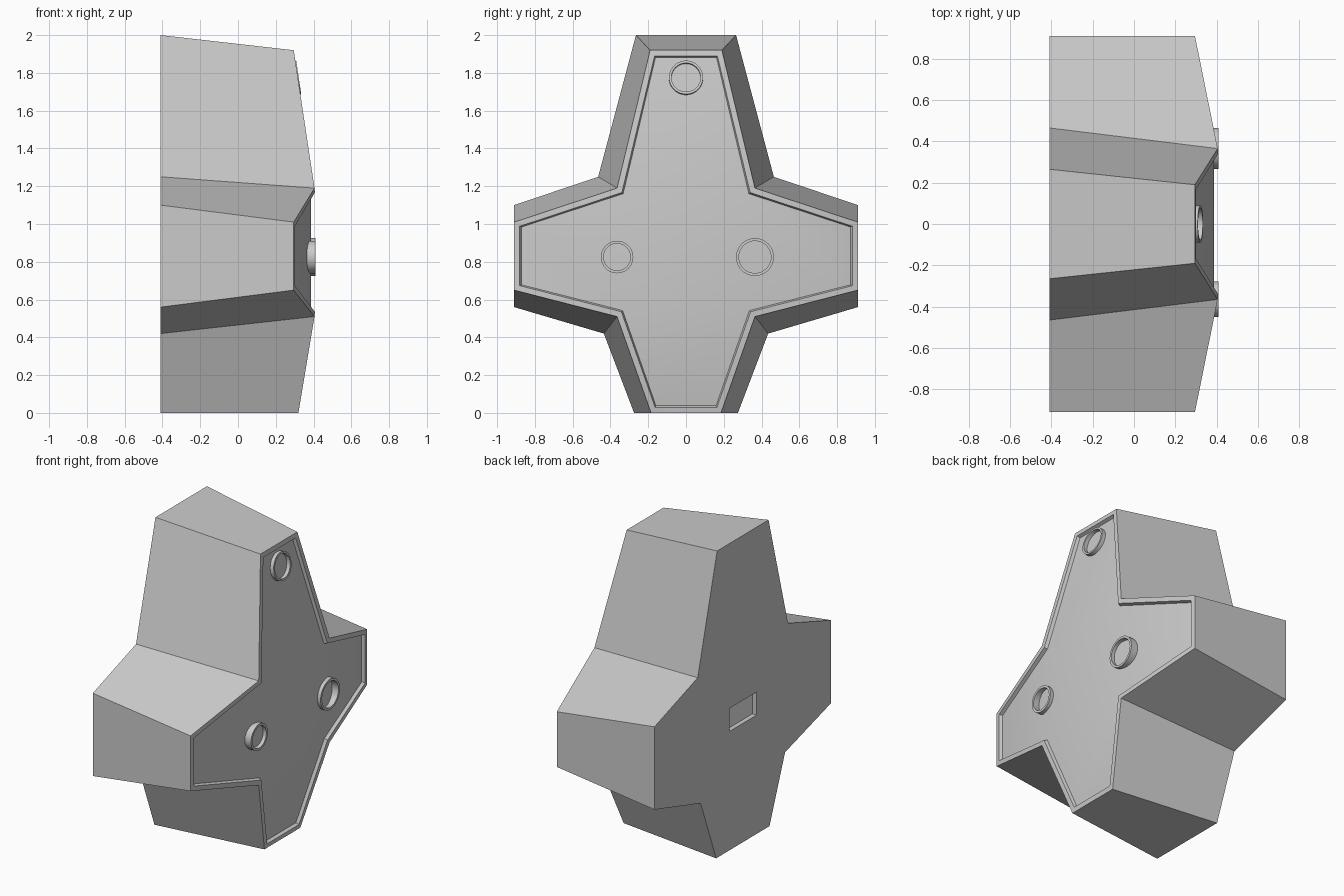
import bpy
import bmesh
import math
from mathutils import Vector, Matrix

if "Cube" in bpy.data.objects:
    bpy.data.objects.remove(bpy.data.objects["Cube"])


def material(name, value):
    mat = bpy.data.materials.new(name)
    mat.use_nodes = True
    color = (value, value, value, 1)
    mat.diffuse_color = color
    mat.node_tree.nodes["Principled BSDF"].inputs["Base Color"].default_value = color
    return mat


grey = material("mid grey", 0.6)
pale = material("pale grey", 0.8)


def finish(bm, name, mats, angle=20):
    mesh = bpy.data.meshes.new(name)
    bm.to_mesh(mesh)
    bm.free()
    for mat in mats:
        mesh.materials.append(mat)
    obj = bpy.data.objects.new(name, mesh)
    bpy.context.collection.objects.link(obj)
    bpy.ops.object.select_all(action="DESELECT")
    obj.select_set(True)
    bpy.context.view_layer.objects.active = obj
    bpy.ops.object.shade_smooth_by_angle(angle=math.radians(angle))
    return obj


def mirrored(half):
    """Close a half outline, listed from top to bottom, across y = 0."""
    return half + [(x, -y, z) for x, y, z in reversed(half)]


# Cross-shaped outlines: flat back, front with arms sloping away from the centre
BACK = -0.41
back_half = [(BACK, y, z) for y, z in
             [(0.265, 2.0), (0.465, 1.25), (0.91, 1.1),
              (0.91, 0.56), (0.435, 0.42), (0.275, 0.0)]]
front_half = [(0.295, 0.19, 1.92), (0.405, 0.365, 1.19), (0.295, 0.91, 1.01),
              (0.295, 0.91, 0.65), (0.405, 0.365, 0.51), (0.32, 0.185, 0.0)]

bm = bmesh.new()
back = [bm.verts.new(p) for p in mirrored(back_half)]
front = [bm.verts.new(p) for p in mirrored(front_half)]
count = len(back)

# Side walls
for i in range(count):
    j = (i + 1) % count
    bm.faces.new((back[i], back[j], front[j], front[i]))


# Each end is a centre quad plus one quad per arm
def cap(ring):
    centre = bm.faces.new([ring[i] for i in (1, 4, 7, 10)])
    arms = [bm.faces.new([ring[i % count] for i in range(s, s + 4)])
            for s in (1, 4, 7, 10)]
    return [centre] + arms


back_faces = cap(back)
front_faces = cap(front)
bmesh.ops.recalc_face_normals(bm, faces=bm.faces)

# Recessed front panel inside a raised rim
bmesh.ops.inset_region(bm, faces=front_faces, thickness=0.03,
                       use_even_offset=True, use_boundary=True)
bmesh.ops.inset_region(bm, faces=front_faces, thickness=0.006, depth=-0.02,
                       use_even_offset=True, use_boundary=True)

# Rectangular socket in the back
slot = back_faces[0]
bmesh.ops.inset_individual(bm, faces=[slot], thickness=0.1)
for v in slot.verts:
    v.co.y = math.copysign(0.14, v.co.y)
    v.co.z = 0.925 if v.co.z > 0.85 else 0.775
bmesh.ops.inset_individual(bm, faces=[slot], thickness=0, depth=-0.03)
slot.material_index = 1

# Slightly rounded long edges at the arm tips
tips = [e for i in range(count) if i % 3 != 1
        for e in back[i].link_edges if e.other_vert(back[i]) is front[i]]
bmesh.ops.bevel(bm, geom=tips, offset=0.01, segments=2, profile=0.5,
                affect="EDGES")
finish(bm, "cross_body", [grey, pale])


# Raised collars on the front panel
def collar(name, centre, normal, outer, inner, height):
    ring = bmesh.new()
    profile = [ring.verts.new((r, 0, h)) for r, h in
               [(outer, 0), (outer, height), (inner, height), (inner, 0)]]
    edges = [ring.edges.new((profile[i], profile[(i + 1) % 4])) for i in range(4)]
    bmesh.ops.spin(ring, geom=profile + edges, cent=(0, 0, 0), axis=(0, 0, 1),
                   angle=math.tau, steps=40, use_merge=True)
    bmesh.ops.remove_doubles(ring, verts=ring.verts, dist=0.0001)
    bmesh.ops.recalc_face_normals(ring, faces=ring.faces)
    turn = Vector(normal).normalized().to_track_quat("Z", "Y").to_matrix().to_4x4()
    ring.transform(Matrix.Translation(centre) @ turn)
    finish(ring, name, [grey], 35)


collar("left_collar", (0.355, 0.365, 0.825), (1, 0, 0), 0.1, 0.085, 0.055)
collar("right_collar", (0.355, -0.365, 0.825), (1, 0, 0), 0.086, 0.071, 0.055)
collar("top_collar", (0.28, 0, 1.77), (0.73, 0, 0.11), 0.09, 0.077, 0.042)
